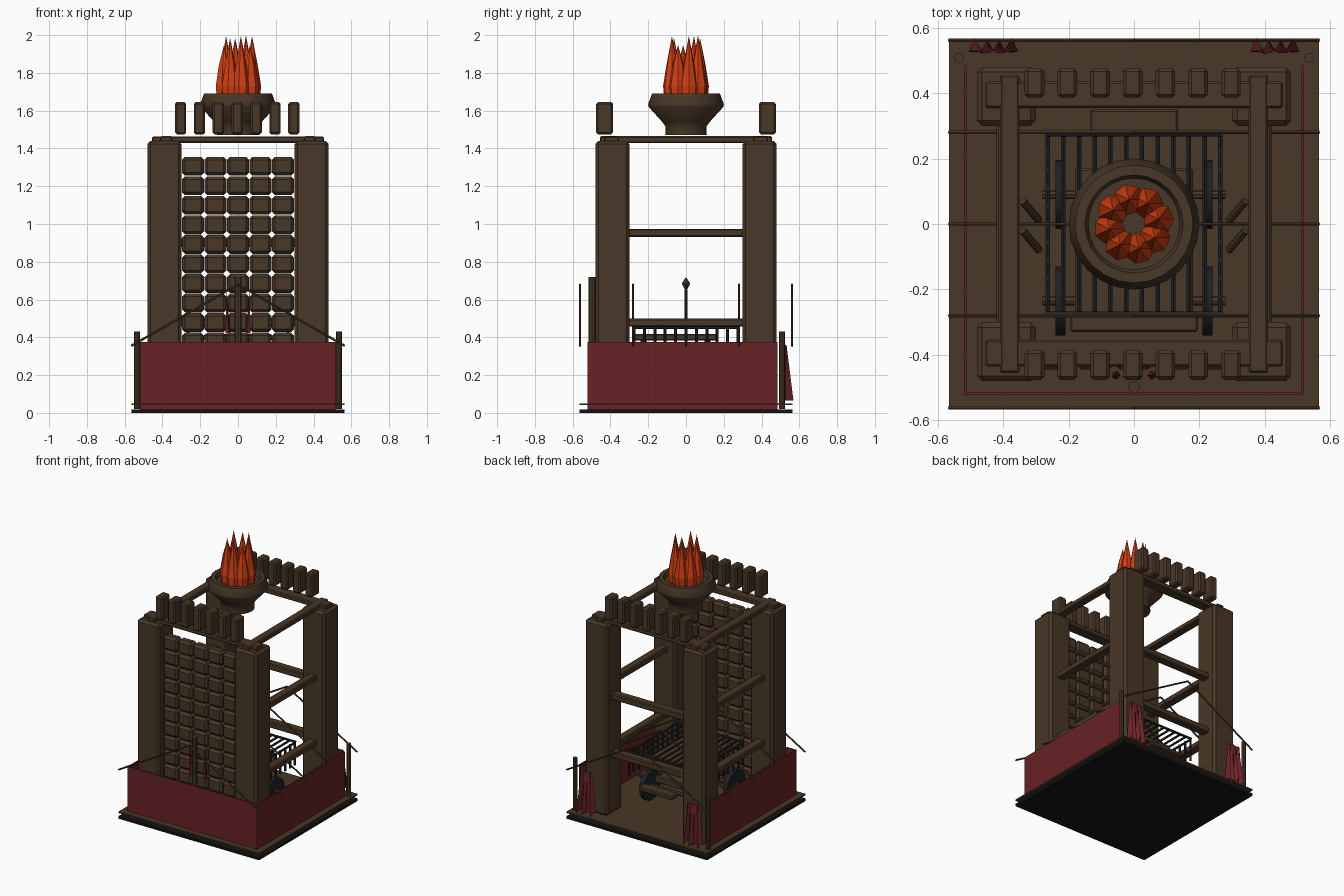
import bpy, bmesh, math
from mathutils import Vector

cube = bpy.data.objects.get("Cube")
if cube:
    bpy.data.objects.remove(cube)


def material(name, rgb):
    m = bpy.data.materials.new(name)
    m.use_nodes = True
    m.diffuse_color = (*rgb, 1)
    m.node_tree.nodes["Principled BSDF"].inputs["Base Color"].default_value = (*rgb, 1)
    return m


WOOD = material("dark wood", (0.065, 0.038, 0.02))
RED = material("deep red", (0.14, 0.016, 0.019))
BLACK = material("black", (0.007, 0.007, 0.007))
IRON = material("iron", (0.014, 0.015, 0.017))
FIRE = material("fire orange", (0.65, 0.05, 0.006))


def finish(name, bm, mat, smooth=False):
    bmesh.ops.recalc_face_normals(bm, faces=bm.faces)
    me = bpy.data.meshes.new(name)
    bm.to_mesh(me)
    bm.free()
    me.materials.append(mat)
    ob = bpy.data.objects.new(name, me)
    bpy.context.collection.objects.link(ob)
    if smooth:
        bpy.ops.object.select_all(action='DESELECT')
        ob.select_set(True)
        bpy.context.view_layer.objects.active = ob
        bpy.ops.object.shade_smooth_by_angle(angle=math.radians(40))
    return ob


def box(name, centre, size, mat=WOOD, bevel=0):
    bm = bmesh.new()
    bmesh.ops.create_cube(bm, size=1)
    for v in bm.verts:
        v.co = Vector(a * s + c for a, s, c in zip(v.co, size, centre))
    if bevel:
        bmesh.ops.bevel(bm, geom=bm.edges[:], offset=bevel, segments=1, affect='EDGES')
    return finish(name, bm, mat)


def rod(name, start, end, r1, r2=None, mat=WOOD, sides=8, smooth=True):
    a, b = Vector(start), Vector(end)
    bm = bmesh.new()
    bmesh.ops.create_cone(bm, cap_ends=True, segments=sides, radius1=r1,
                          radius2=r1 if r2 is None else r2, depth=(b - a).length)
    turn = (b - a).to_track_quat('Z', 'Y')
    for v in bm.verts:
        v.co = turn @ v.co + (a + b) / 2
    return finish(name, bm, mat, smooth)


def lathe(name, profile, mat, steps=24, centre=(0, 0, 0), smooth=True):
    bm = bmesh.new()
    pts = [bm.verts.new((r, 0, z)) for r, z in profile]
    edges = [bm.edges.new(p) for p in zip(pts, pts[1:])]
    bmesh.ops.spin(bm, geom=pts + edges, cent=(0, 0, 0), axis=(0, 0, 1),
                   angle=math.tau, steps=steps)
    bmesh.ops.remove_doubles(bm, verts=bm.verts, dist=0.0001)
    bmesh.ops.translate(bm, verts=bm.verts, vec=centre)
    return finish(name, bm, mat, smooth)


def cloth(name, x, y, top, bottom, w_top, w_bottom, flare, cols=8, rows=4):
    # hanging sheet whose folds deepen towards the ragged hem
    bm = bmesh.new()
    grid = []
    for r in range(rows + 1):
        t = r / rows
        line = []
        for c in range(cols + 1):
            u = c / cols - 0.5
            fold = (c % 2) * flare * t + 0.004 * math.sin(c * 2)
            z = top + (bottom - top) * t + 0.03 * t * (c % 3 == 0)
            line.append(bm.verts.new((x + u * (w_top + (w_bottom - w_top) * t), y + fold, z)))
        grid.append(line)
    for up, low in zip(grid, grid[1:]):
        for c in range(cols):
            bm.faces.new((up[c], up[c + 1], low[c + 1], low[c]))
    ob = finish(name, bm, RED)
    ob.modifiers.new("thickness", 'SOLIDIFY').thickness = 0.004


# Base plates
box("base_underside", (0, 0, 0.009), (1.13, 1.13, 0.018), BLACK)
box("base_floor", (0, 0, 0.046), (1.13, 1.13, 0.01))

# Red screen on three sides
box("front_screen", (0, -0.518, 0.197), (1.04, 0.008, 0.357), RED)
for side in (-1, 1):
    box("side_screen", (side * 0.516, -0.018, 0.197), (0.008, 1.006, 0.357), RED)

# Corner towers, top beams and cross beams
for sx in (-1, 1):
    for sy in (-1, 1):
        box("corner_tower", (sx * 0.39, sy * 0.39, 0.745), (0.18, 0.18, 1.39), WOOD, 0.016)
    box("top_side_beam", (sx * 0.38, 0, 1.447), (0.06, 0.91, 0.036), WOOD, 0.006)
    for z in (0.478, 0.953):
        box("side_cross_beam", (sx * 0.39, 0, z), (0.06, 0.64, 0.042), WOOD, 0.006)
for sy in (-1, 1):
    box("top_cross_beam", (0, sy * 0.395, 1.447), (0.91, 0.08, 0.034), WOOD, 0.006)
for z in (0.48, 0.9):
    box("back_cross_beam", (0, 0.39, z), (0.64, 0.06, 0.045), WOOD, 0.006)

# Battlement blocks
for sy in (-1, 1):
    for i in range(-3, 4):
        box("battlement_block", (i * 0.1 - 0.004, sy * 0.431, 1.56),
            (0.06, 0.09, 0.17), WOOD, 0.01)

# Front wall of chamfered blocks
for row in range(13):
    for col in range(-2, 3):
        box("wall_block", (col * 0.119, -0.41, 1.306 - row * 0.1035),
            (0.117, 0.07, 0.1), WOOD, 0.016)

# Fire bowl and flames
lathe("fire_bowl", [(0, 1.47), (0.11, 1.47), (0.108, 1.515), (0.125, 1.54), (0.198, 1.62),
                    (0.2, 1.635), (0.18, 1.69), (0.15, 1.69), (0.14, 1.665), (0, 1.665)], WOOD)
for i in range(8):
    a = math.tau * i / 8 + 0.2
    x, y = 0.076 * math.cos(a), 0.076 * math.sin(a)
    tip = 1.935 + 0.065 * abs(math.sin(i * 2.1 + 1.2))
    if i == 1:
        tip = 2.0
    lathe("flame", [(0, 1.67), (0.042, 1.67), (0.048, 1.73), (0.03, 1.84), (0, tip)],
          FIRE, 7, (x, y, 0), False)

# Tent-shaped ridge poles
for y in (-0.562, -0.28, 0, 0.28, 0.562):
    for sx in (-1, 1):
        rod("ridge_pole", (sx * 0.565, y, 0.355), (0, y, 0.68), 0.006, sides=6)

# Posts, finial and small pennants
rod("front_post", (0, -0.498, 0.05), (0, -0.498, 0.72), 0.018)
for sx in (-1, 1):
    rod("back_post", (sx * 0.535, 0.508, 0.02), (sx * 0.535, 0.508, 0.43), 0.015)
    cloth("back_drape", sx * 0.43, 0.528, 0.36, 0.065, 0.1, 0.15, 0.037)
    rod("pennant", (sx * 0.055, -0.462, 0.42), (sx * 0.06, -0.462, 0.64), 0.014, 0, RED, 5)
rod("centre_pole", (0, 0, 0.42), (0, 0, 0.65), 0.008)
lathe("pole_finial", [(0, 0.64), (0.026, 0.685), (0, 0.72)], WOOD, 6, smooth=False)

# Iron cage roof with hanging side bars
for i in range(12):
    x = -0.264 + i * 0.048
    rod("roof_bar", (x, -0.275, 0.452), (x, 0.275, 0.452), 0.008, mat=IRON, sides=6)
for sx in (-1, 1):
    for i in range(11):
        y = -0.275 + i * 0.055
        rod("hanging_bar", (sx * 0.264, y, 0.29), (sx * 0.264, y, 0.46), 0.008,
            mat=IRON, sides=6)
for y in (-0.275, 0.275):
    rod("cage_rail", (-0.27, y, 0.46), (0.27, y, 0.46), 0.009, mat=IRON, sides=6)

# Cart under the cage
box("cart_deck", (0, -0.055, 0.4), (0.36, 0.45, 0.035), WOOD, 0.006)
box("cart_body", (0, -0.055, 0.24), (0.3, 0.4, 0.05), WOOD, 0.006)
box("back_step", (0, 0.315, 0.25), (0.27, 0.07, 0.03), WOOD, 0.006)
box("front_step", (0, -0.305, 0.2), (0.39, 0.05, 0.03), WOOD, 0.006)
cloth("cart_drape", 0, -0.22, 0.4, 0.15, 0.2, 0.24, 0.05)
for sx in (-1, 1):
    for sy in (-1, 1):
        rod("cart_leg", (sx * 0.13, -0.055 + sy * 0.17, 0.2),
            (sx * 0.13, -0.055 + sy * 0.17, 0.4), 0.016)
    for y in (-0.235, 0.09):
        rod("cart_wheel", (sx * 0.21, y, 0.155), (sx * 0.24, y, 0.155), 0.105,
            mat=IRON, sides=16)
    for y in (0.04, -0.05):
        rod("crank_handle", (sx * 0.29, y - 0.03, 0.13), (sx * 0.34, y + 0.03, 0.2), 0.012)
for y in (-0.235, 0.09):
    rod("axle", (-0.28, y, 0.155), (0.28, y, 0.155), 0.014)
